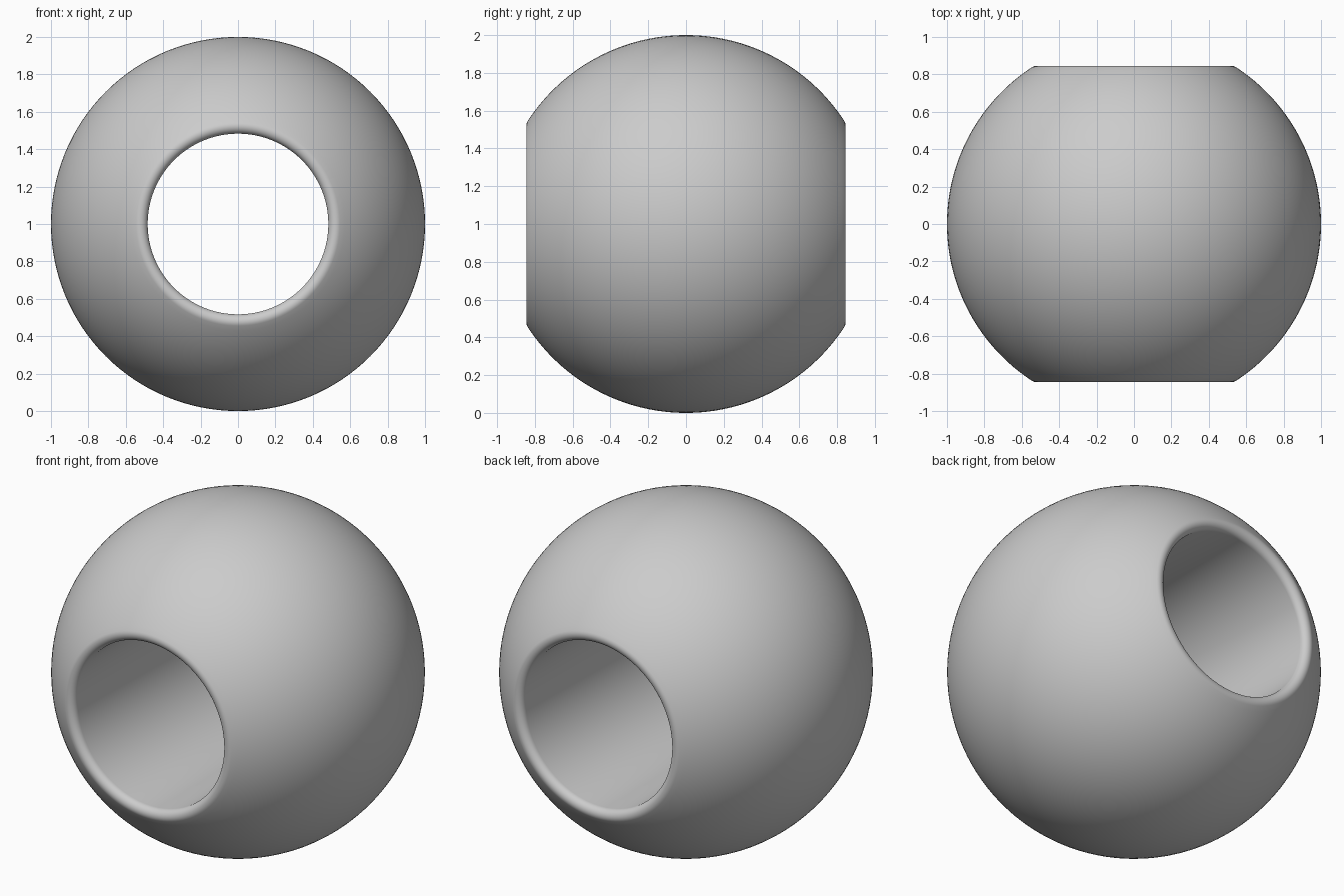
import bpy, bmesh, math
from mathutils import Matrix

cube = bpy.data.objects.get("Cube")
if cube:
    bpy.data.objects.remove(cube)

RADIUS, BORE, FILLET, STEPS = 1.0, 0.483, 0.04, 128

# Fillet circle touching both the sphere and the bore
rim_r = BORE + FILLET
rim_y = math.sqrt((RADIUS - FILLET) ** 2 - rim_r ** 2)
touch = math.atan2(rim_y, rim_r)


def arc(cx, cy, radius, start, end, count):
    return [(cx + radius * math.cos(start + (end - start) * i / count),
             cy + radius * math.sin(start + (end - start) * i / count))
            for i in range(count + 1)]


# Closed profile: outer sphere, back rim, bore, front rim
outer = arc(0, 0, RADIUS, -touch, touch, 64)
back_rim = arc(rim_r, rim_y, FILLET, touch, math.pi, 10)[1:]
front_rim = [(r, -y) for r, y in reversed(back_rim)]
profile = outer + back_rim + front_rim

# Revolve the profile around the bore axis
bm = bmesh.new()
verts = [bm.verts.new((r, y, 0)) for r, y in profile]
edges = [bm.edges.new((v, verts[(i + 1) % len(verts)])) for i, v in enumerate(verts)]
bmesh.ops.spin(bm, geom=verts + edges, cent=(0, 0, 0), axis=(0, 1, 0),
               angle=math.tau, steps=STEPS, use_merge=True)
bmesh.ops.remove_doubles(bm, verts=bm.verts[:], dist=0.0001)
bmesh.ops.recalc_face_normals(bm, faces=bm.faces[:])
bmesh.ops.transform(bm, matrix=Matrix.Translation((0, 0, RADIUS)), verts=bm.verts[:])
mesh = bpy.data.meshes.new("drilled_ball")
bm.to_mesh(mesh)
bm.free()
ball = bpy.data.objects.new("drilled_ball", mesh)
bpy.context.collection.objects.link(ball)

# Plain grey finish
grey = bpy.data.materials.new("grey")
grey.use_nodes = True
grey.diffuse_color = (0.6, 0.6, 0.6, 1)
grey.node_tree.nodes["Principled BSDF"].inputs["Base Color"].default_value = (0.6, 0.6, 0.6, 1)
mesh.materials.append(grey)

bpy.context.view_layer.objects.active = ball
ball.select_set(True)
bpy.ops.object.shade_smooth_by_angle(angle=math.radians(30))
